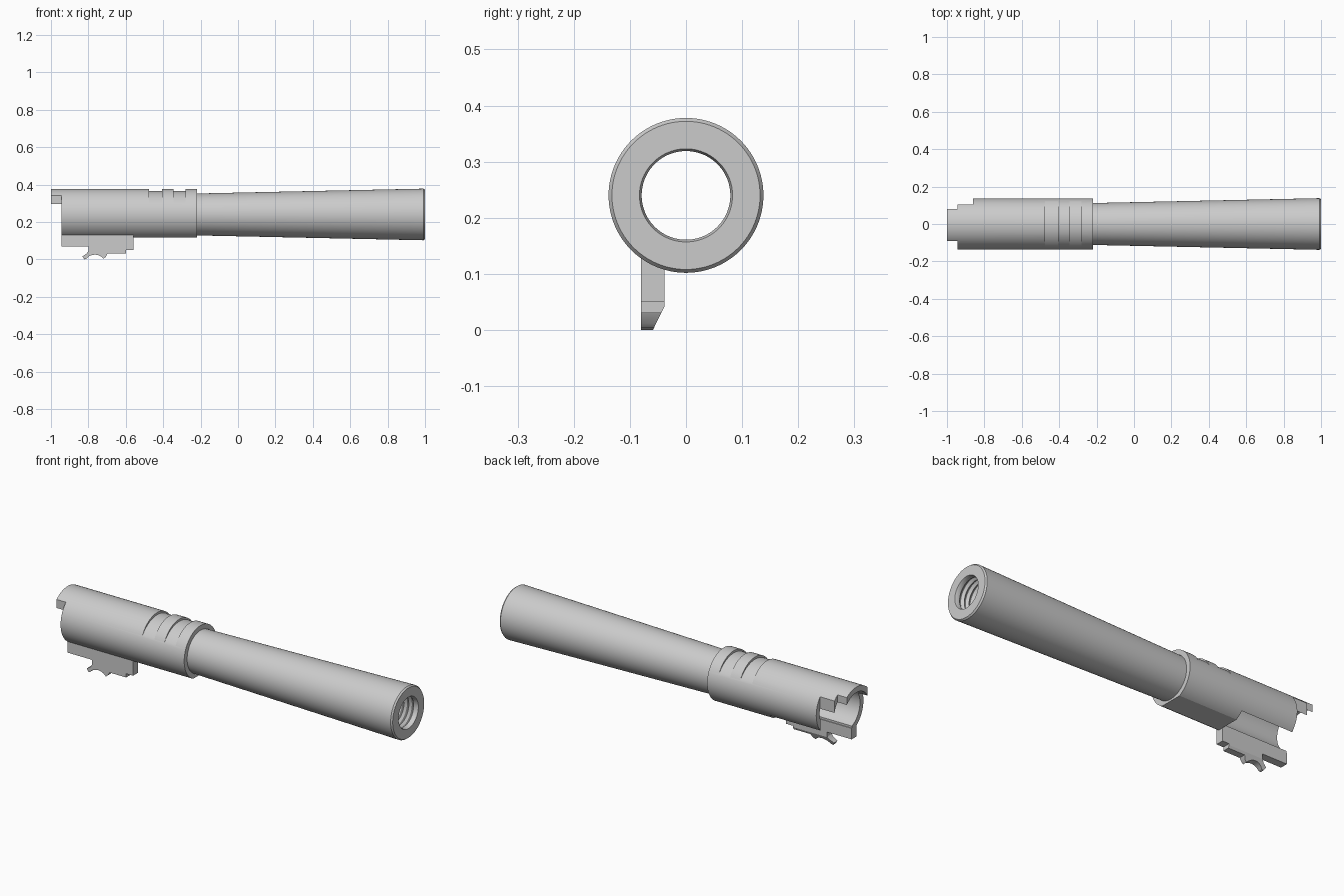
import bpy, bmesh, math
from mathutils import Vector

if "Cube" in bpy.data.objects:
    bpy.data.objects.remove(bpy.data.objects["Cube"])

AXIS_Z = 0.24
SEG = 96


def new_object(name, bm):
    bmesh.ops.recalc_face_normals(bm, faces=bm.faces)
    mesh = bpy.data.meshes.new(name)
    bm.to_mesh(mesh)
    bm.free()
    ob = bpy.data.objects.new(name, mesh)
    bpy.context.collection.objects.link(ob)
    return ob


def revolve(name, profile, zc=AXIS_Z):
    """Closed (x, radius) profile swept around the x axis."""
    bm = bmesh.new()
    rings = []
    for i in range(SEG):
        a = 2 * math.pi * i / SEG
        rings.append([bm.verts.new((x, r * math.sin(a), zc + r * math.cos(a)))
                      for x, r in profile])
    n = len(profile)
    for i in range(SEG):
        p, q = rings[i], rings[(i + 1) % SEG]
        for j in range(n):
            k = (j + 1) % n
            bm.faces.new((p[j], p[k], q[k], q[j]))
    return new_object(name, bm)


def box(name, x, y, z):
    bm = bmesh.new()
    bmesh.ops.create_cube(bm, size=1)
    for v in bm.verts:
        v.co = Vector([lo + (c + 0.5) * (hi - lo)
                       for c, (lo, hi) in zip(v.co, (x, y, z))])
    return new_object(name, bm)


def prism(name, pts, to3d, depth):
    """Flat outline extruded along a vector."""
    bm = bmesh.new()
    f = bm.faces.new([bm.verts.new(to3d(*p)) for p in pts])
    ext = bmesh.ops.extrude_face_region(bm, geom=[f])['geom']
    bmesh.ops.translate(bm, vec=depth,
                        verts=[g for g in ext if isinstance(g, bmesh.types.BMVert)])
    return new_object(name, bm)


def cut(ob, cutter):
    cutter.hide_render = True
    m = ob.modifiers.new("cut", 'BOOLEAN')
    m.operation, m.solver, m.object = 'DIFFERENCE', 'EXACT', cutter
    bpy.context.view_layer.objects.active = ob
    bpy.ops.object.modifier_apply(modifier=m.name)
    bpy.data.objects.remove(cutter)


def smooth(ob):
    bpy.ops.object.select_all(action='DESELECT')
    ob.select_set(True)
    bpy.context.view_layer.objects.active = ob
    bpy.ops.object.shade_smooth_by_angle(angle=math.radians(25))


# Tube: stepped rear sleeve, flared front, hollow with a ridged front bore
outer = [(-1, 0.108), (-1, 0.137), (-0.22, 0.137), (-0.22, 0.112),
         (0.992, 0.138), (1, 0.132), (1, 0.083), (0.99, 0.079)]
ridges = []
for i in range(10):
    x = 0.975 - i * 0.028
    ridges += [(x, 0.079), (x - 0.012, 0.091), (x - 0.016, 0.091)]
inner = [(0.69, 0.079), (0.68, 0.086), (-0.42, 0.086), (-0.45, 0.108)]
tube = revolve("tube", outer + ridges + inner)

# Two crescent grooves over the sleeve
for x0, x1 in ((-0.475, -0.405), (-0.345, -0.28)):
    cut(tube, revolve("groove_cutter",
                      [(x0, 0.149), (x0, 0.25), (x1, 0.25), (x1, 0.149)], 0.216))

# Flat underside, open bottom and stepped rear end
for x, y, z in (
    ((-0.57, -0.2199), (-0.3, 0.3), (0, 0.118)),
    ((-1.1, -0.56), (-0.04, 0.1), (0, 0.235)),
    ((-1.1, -0.86), (0.105, 0.3), (0, 0.5)),
    ((-1.1, -0.86), (0.03, 0.3), (0, 0.262)),
    ((-1.1, -0.945), (-0.3, 0.3), (0, 0.29)),
    ((-1.1, -0.945), (-0.3, -0.092), (0, 0.5)),
    ((-1.1, -0.945), (0.08, 0.3), (0, 0.5)),
):
    cut(tube, box("end_cutter", x, y, z))
smooth(tube)

# Lower lug: side outline with a hooked, scooped foot
scoop = [(-0.765 + 0.06 * math.cos(a), -0.035 + 0.06 * math.sin(a))
         for a in (math.radians(d) for d in range(140, 39, -10))]
outline = ([(-0.945, 0.17), (-0.945, 0.07), (-0.80, 0.07), (-0.80, 0.045),
            (-0.81, 0.03), (-0.832, 0.016), (-0.822, 0.0)] + scoop +
           [(-0.708, 0.012), (-0.698, 0.03), (-0.60, 0.03), (-0.60, 0.05),
            (-0.56, 0.05), (-0.56, 0.17)])
lug = prism("lower_lug", outline, lambda x, z: (x, -0.08, z), (0, 0.042, 0))
cut(lug, revolve("saddle_cutter", [(-1.2, 0.001), (-1.2, 0.118), (-0.4, 0.118), (-0.4, 0.001)]))
# Bevelled inner edge of the foot
cut(lug, prism("bevel_cutter", [(-0.037, 0.045), (-0.06, -0.002), (-0.06, -0.05), (0.05, -0.05), (0.05, 0.045)],
               lambda y, z: (-1.1, y, z), (0.7, 0, 0)))
smooth(lug)
